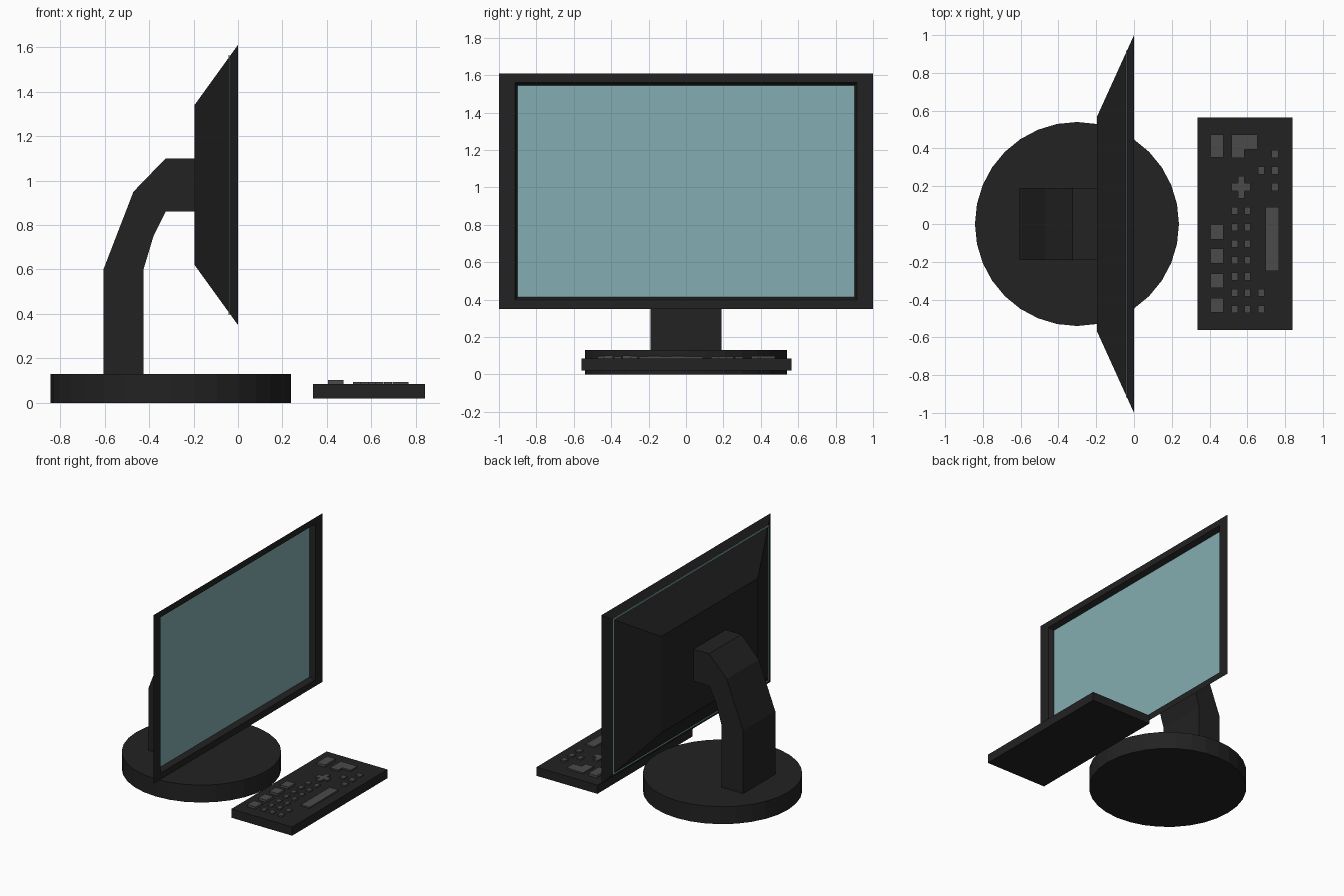
import bpy
import bmesh

default_cube = bpy.data.objects.get("Cube")
if default_cube:
    bpy.data.objects.remove(default_cube, do_unlink=True)


def make_material(name, red, green, blue):
    material = bpy.data.materials.new(name)
    material.use_nodes = True
    colour = (red, green, blue, 1)
    material.diffuse_color = colour
    for node in material.node_tree.nodes:
        if node.type == 'BSDF_PRINCIPLED':
            node.inputs["Base Color"].default_value = colour
    return material


black = make_material("black plastic", .016, .016, .016)
grey = make_material("grey keys", .07, .07, .07)
teal = make_material("teal glass", .231, .423, .445)


def finish(bm, name, material):
    bmesh.ops.recalc_face_normals(bm, faces=bm.faces)
    mesh = bpy.data.meshes.new(name)
    bm.to_mesh(mesh)
    bm.free()
    mesh.materials.append(material)
    obj = bpy.data.objects.new(name, mesh)
    bpy.context.collection.objects.link(obj)
    return obj


def add_box(bm, x_range, y_range, z_range):
    ranges = (x_range, y_range, z_range)
    verts = bmesh.ops.create_cube(bm, size=1)["verts"]
    for vert in verts:
        for axis, (low, high) in enumerate(ranges):
            vert.co[axis] = low if vert.co[axis] < 0 else high


def make_box(name, material, x_range, y_range, z_range):
    bm = bmesh.new()
    add_box(bm, x_range, y_range, z_range)
    return finish(bm, name, material)


# Round base
bm = bmesh.new()
bmesh.ops.create_cone(bm, cap_ends=True, segments=32, radius1=.54, radius2=.54, depth=.13)
bmesh.ops.translate(bm, verts=bm.verts, vec=(-.302, 0, .065))
finish(bm, "round_base", black)

# Bent neck: side profile extruded across the width
profile = [(-.605, .12), (-.605, .6), (-.47, .95), (-.325, 1.1), (-.19, 1.1),
           (-.19, .86), (-.325, .86), (-.38, .75), (-.425, .6), (-.425, .12)]
half_width = .19
bm = bmesh.new()
side = bm.faces.new([bm.verts.new((x, -half_width, z)) for x, z in profile])
extruded = bmesh.ops.extrude_face_region(bm, geom=[side])["geom"]
moved = [item for item in extruded if isinstance(item, bmesh.types.BMVert)]
bmesh.ops.translate(bm, verts=moved, vec=(0, half_width * 2, 0))
finish(bm, "bent_neck", black)

# Monitor housing: tapered back, flat bezel and recessed lip as rectangular rings
centre_z = .98
rings = []
bm = bmesh.new()
for x, half_y, half_z in [(-.195, .57, .36), (0, 1, .63), (0, .915, .582), (-.043, .898, .564)]:
    rings.append([bm.verts.new((x, sy * half_y, centre_z + sz * half_z))
                  for sy, sz in ((-1, -1), (1, -1), (1, 1), (-1, 1))])
for ring, following in zip(rings, rings[1:]):
    for i in range(4):
        j = (i + 1) % 4
        bm.faces.new((ring[i], ring[j], following[j], following[i]))
bm.faces.new(rings[0])
bm.faces.new(rings[-1])
finish(bm, "monitor_housing", black)

# Glass sheet, its rim just showing through the sloping back
make_box("screen", teal, (-.042, -.038), (-.919, .919), (centre_z - .584, centre_z + .584))

# Keyboard
make_box("keyboard_body", black, (.337, .84), (-.56, .565), (.02, .085))

wide, bar = (.405, .475), (.695, .767)
left, middle, right, edge = (.517, .55), (.585, .618), (.657, .692), (.727, .765)
low, high = .095, .102
bm = bmesh.new()


def add_key(columns, y, half, top=low):
    add_box(bm, columns, (y - half, y + half), (.08, top))


# Large keys in the rear row
for y in (-.43, -.3, -.17, -.042):
    add_key(wide, y, .039, high)
add_key(wide, .413, .062, high)

# Small keys in columns
for row in range(7):
    y = .07 - row * .087
    add_key(left, y, .02)
    add_key(middle, y, .02)
    if row > 4:
        add_key(right, y, .02)
for y in (.195, .283, .37):
    add_key(edge, y, .021)
add_key(right, .283, .021)

# Space bar, corner-shaped key and cross-shaped key
add_key(bar, -.08, .17)
add_key((.517, .655), .435, .04)
add_key((.517, .585), .372, .023)
add_key((.55, .585), .195, .06)
add_key((.517, .55), .195, .021)
add_key((.585, .618), .195, .021)
finish(bm, "keys", grey)
